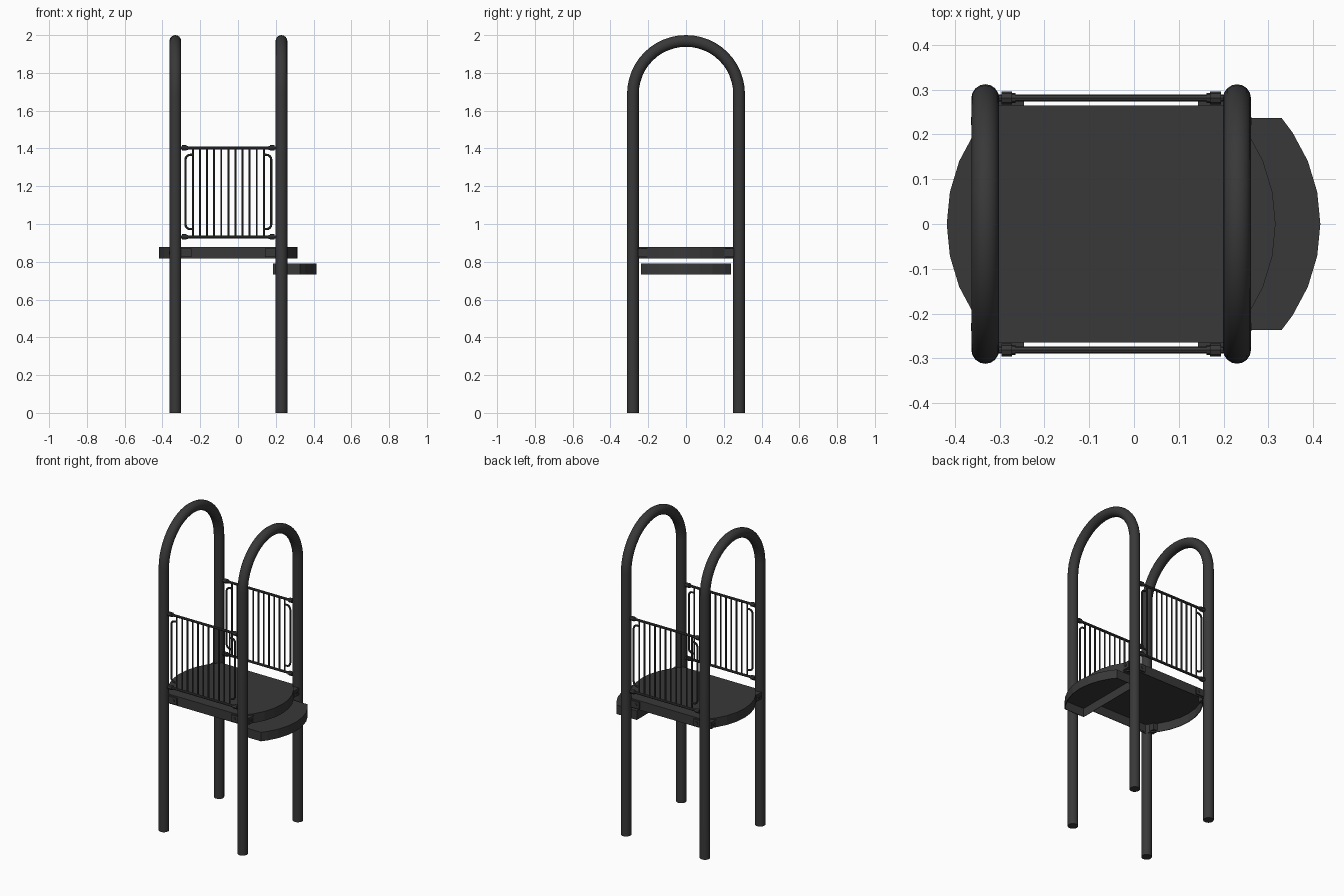
import bpy, bmesh, math
from mathutils import Vector

if "Cube" in bpy.data.objects:
    bpy.data.objects.remove(bpy.data.objects["Cube"])

CX, H, TUBE = -0.051, 0.281, 0.031      # frame centre, half spacing, post radius
R = 0.367                               # deck end radius

dark = bpy.data.materials.new("dark_grey")
dark.diffuse_color = (0.04, 0.04, 0.04, 1)
dark.use_nodes = True
dark.node_tree.nodes["Principled BSDF"].inputs["Base Color"].default_value = dark.diffuse_color


def finish(ob, smooth=False):
    ob.data.materials.append(dark)
    bpy.ops.object.select_all(action='DESELECT')
    ob.select_set(True)
    bpy.context.view_layer.objects.active = ob
    if smooth:
        bpy.ops.object.shade_smooth_by_angle(angle=math.radians(40))
    return ob


def tubes(name, paths, radius, res=2):
    """Sweep a round section along one or more point paths, as a mesh."""
    cu = bpy.data.curves.new(name, 'CURVE')
    cu.dimensions = '3D'
    cu.bevel_depth, cu.bevel_resolution = radius, res
    cu.use_fill_caps = True
    for pts in paths:
        sp = cu.splines.new('POLY')
        sp.points.add(len(pts) - 1)
        for p, co in zip(sp.points, pts):
            p.co = (*co, 1)
    ob = bpy.data.objects.new(name, cu)
    bpy.context.collection.objects.link(ob)
    bpy.ops.object.select_all(action='DESELECT')
    ob.select_set(True)
    bpy.context.view_layer.objects.active = ob
    bpy.ops.object.convert(target='MESH')
    return finish(bpy.context.object, True)


def tray(name, outline, z0, z1):
    """Thin pan: top sheet with a downturned rim, open underneath."""
    bm = bmesh.new()
    top = [bm.verts.new((x, y, z1)) for x, y in outline]
    low = [bm.verts.new((x, y, z0)) for x, y in outline]
    bm.faces.new(top)
    n = len(outline)
    for i in range(n):
        j = (i + 1) % n
        bm.faces.new((top[i], low[i], low[j], top[j]))
    me = bpy.data.meshes.new(name)
    bm.to_mesh(me)
    bm.free()
    ob = bpy.data.objects.new(name, me)
    bpy.context.collection.objects.link(ob)
    mod = ob.modifiers.new("sheet", 'SOLIDIFY')
    mod.thickness, mod.offset = 0.004, -1
    return finish(ob)


def box(name, lo, hi):
    lo, hi = Vector(lo), Vector(hi)
    bpy.ops.mesh.primitive_cube_add(size=1, location=(lo + hi) / 2)
    ob = bpy.context.object
    ob.name = name
    ob.scale = [abs(v) for v in hi - lo]
    return finish(ob)


def arc(cx, half_y, n=32):
    """Points of an n-sided circle of radius R, clipped at y = +-half_y."""
    dx = math.sqrt(R * R - half_y * half_y)
    mid = []
    for i in range(-n // 4, n // 4 + 1):
        a = 2 * math.pi * i / n
        if abs(R * math.sin(a)) < half_y - 0.005:
            mid.append((cx + R * math.cos(a), R * math.sin(a)))
    return [(cx + dx, -half_y)] + mid + [(cx + dx, half_y)]


# Arched posts
for side, label in ((-1, "left"), (1, "right")):
    x, zc = CX + side * H, 2 - TUBE - H
    bend = [(x, -H * math.cos(math.pi * i / 24), zc + H * math.sin(math.pi * i / 24))
            for i in range(25)]
    tubes(label + "_arch_post", [[(x, -H, 0)] + bend + [(x, H, 0)]], TUBE, 6)

# Deck with two curved ends, and the lower step
right_end = arc(CX, 0.265)
tray("deck", right_end + [(2 * CX - x, -y) for x, y in right_end], 0.817, 0.877)
tray("step", [(0.185, -0.237)] + arc(0.049, 0.237) + [(0.185, 0.237)], 0.732, 0.79)

# Railings
Z0, Z1 = 0.932, 1.403
for s, label in ((-1, "front"), (1, "back")):
    y = s * H
    tubes(label + "_rails", [[(CX - 0.26, y, z), (CX + 0.26, y, z)] for z in (Z0, Z1)], 0.008)
    bars = [CX + 0.0376 * i for i in range(-5, 6)]
    tubes(label + "_bars", [[(x, y, Z0), (x, y, Z1)] for x in bars], 0.005)
    handles, clamps, necks = [], [], []
    for d in (-1, 1):
        xi, xo, r = CX + d * 0.188, CX + d * 0.227, 0.025
        quarter = [(xo - d * r * (1 - math.cos(t)), r * math.sin(t))
                   for t in (math.pi / 8 * k for k in range(5))]
        handles.append([(xi, y, 0.973)]
                       + [(px, y, 0.973 + r - dz) for px, dz in reversed(quarter)]
                       + [(px, y, 1.366 - r + dz) for px, dz in quarter]
                       + [(xi, y, 1.366)])
        for z in (Z0, Z1):
            clamps.append([(CX + d * 0.245, y, z), (CX + d * 0.221, y, z)])
            necks.append([(CX + d * 0.222, y, z), (CX + d * 0.213, y, z)])
    tubes(label + "_end_loops", handles, 0.006)
    tubes(label + "_rail_clamps", clamps, 0.0145)
    tubes(label + "_clamp_collars", necks, 0.011)

# Deck brackets with bolts at every post
for sx in (-1, 1):
    for sy in (-1, 1):
        box("side_bracket", (CX + sx * 0.194, sy * 0.26, 0.825),
            (CX + sx * 0.255, sy * 0.274, 0.869))
        box("end_bracket", (CX + sx * 0.27, sy * 0.205, 0.825),
            (CX + sx * 0.308, sy * 0.255, 0.869))
        bx, by = CX + sx * 0.217, sy * 0.23
        tubes("bracket_bolts", [
            [(bx, sy * 0.27, 0.848), (bx, sy * 0.279, 0.848)],
            [(CX + sx * 0.3, by, 0.848), (CX + sx * 0.313, by, 0.848)]], 0.009)
